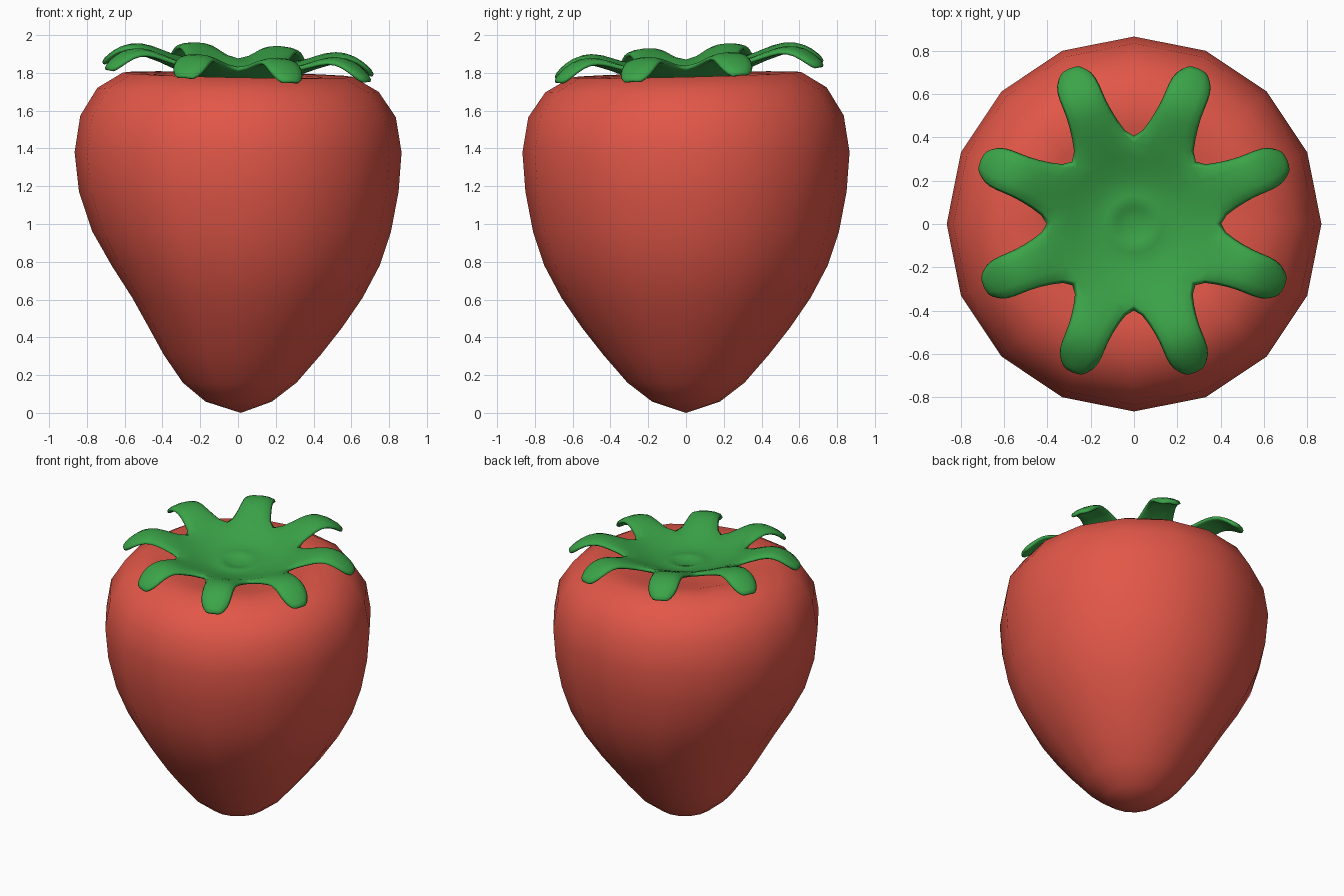
import bpy, bmesh, math

cube = bpy.data.objects.get("Cube")
if cube:
    bpy.data.objects.remove(cube, do_unlink=True)


def make_material(name, rgb):
    mat = bpy.data.materials.new(name)
    mat.use_nodes = True
    mat.diffuse_color = (*rgb, 1)
    mat.node_tree.nodes["Principled BSDF"].inputs["Base Color"].default_value = (*rgb, 1)
    return mat


def make_object(name, bm, mat):
    bmesh.ops.remove_doubles(bm, verts=bm.verts, dist=0.001)
    bmesh.ops.recalc_face_normals(bm, faces=bm.faces)
    for face in bm.faces:
        face.smooth = True
    mesh = bpy.data.meshes.new(name)
    bm.to_mesh(mesh)
    bm.free()
    mesh.materials.append(mat)
    obj = bpy.data.objects.new(name, mesh)
    bpy.context.collection.objects.link(obj)
    return obj


def polar(radius, angle, z):
    return (radius * math.cos(angle), radius * math.sin(angle), z)


red = make_material("berry red", (0.76, 0.095, 0.065))
green = make_material("leaf green", (0.043, 0.37, 0.065))

# Berry body: lathed (radius, height) profile with a dimpled top
SIDES = 16
profile = [(0.18, 0.06), (0.31, 0.16), (0.44, 0.31), (0.55, 0.45), (0.66, 0.61),
           (0.75, 0.78), (0.81, 0.96), (0.85, 1.17), (0.866, 1.38), (0.835, 1.57),
           (0.745, 1.71), (0.61, 1.79), (0.45, 1.785), (0.25, 1.73)]


def body_point(radius, angle, z):
    x, y, z = polar(radius, angle, z)
    # one side is slightly flattened, and the top leans a little
    if x < 0:
        x += 0.1 * math.cos(angle) ** 2 * math.exp(-((z - 0.62) / 0.35) ** 2)
    lean = max(0, z - 1.5) / 0.3
    return (x, y, z + lean * (0.025 * y - 0.02 * x))


bm = bmesh.new()
rings = [[bm.verts.new(body_point(r, math.tau * i / SIDES, z)) for i in range(SIDES)]
         for r, z in profile]
for low, high in zip(rings, rings[1:]):
    for i in range(SIDES):
        j = (i + 1) % SIDES
        bm.faces.new((low[i], low[j], high[j], high[i]))
tip, dimple = bm.verts.new((0.015, 0, 0)), bm.verts.new((0, 0, 1.70))
for i in range(SIDES):
    j = (i + 1) % SIDES
    bm.faces.new((tip, rings[0][j], rings[0][i]))
    bm.faces.new((dimple, rings[-1][i], rings[-1][j]))
make_object("berry_body", bm, red)

# Leaf crown: a shallow bowl whose rim runs out into eight arched leaves
LEAVES = 8
bowl = [(0.06, 1.775), (0.115, 1.80), (0.155, 1.785), (0.26, 1.81), (0.37, 1.855)]
# distance along the leaf, half width, height
stations = [(0.46, 0.118, 1.905), (0.56, 0.104, 1.935), (0.65, 0.108, 1.915),
            (0.72, 0.098, 1.865), (0.765, 0.052, 1.82)]
half = math.pi / LEAVES


def crown_vert(bm, x, y, z):
    return bm.verts.new((x, y, z + 0.06 * y - 0.045 * x))


bm = bmesh.new()
for k in range(LEAVES):
    middle = (2 * k + 1) * half
    reach = 1 + 0.025 * math.sin(middle)
    rows = []
    for r, z in bowl:
        rows.append([crown_vert(bm, *polar(r, middle + s * half, z)) for s in (-1, 0, 1)])
    for along, width, z in stations:
        row = []
        for s in (-1, 0, 1):
            a = along * reach + (0.012 if s == 0 and along > 0.75 else 0)
            x = a * math.cos(middle) - s * width * math.sin(middle)
            y = a * math.sin(middle) + s * width * math.cos(middle)
            row.append(crown_vert(bm, x, y, z - 0.02 * abs(s)))
        rows.append(row)
    for inner, outer in zip(rows, rows[1:]):
        for s in (0, 1):
            bm.faces.new((inner[s], outer[s], outer[s + 1], inner[s + 1]))
    centre = crown_vert(bm, 0, 0, 1.772)
    for s in (0, 1):
        bm.faces.new((centre, rows[0][s], rows[0][s + 1]))
crown = make_object("leaf_crown", bm, green)

thickness = crown.modifiers.new("thickness", "SOLIDIFY")
thickness.thickness = 0.035
thickness.offset = -1
rounding = crown.modifiers.new("rounding", "SUBSURF")
rounding.levels = rounding.render_levels = 1
